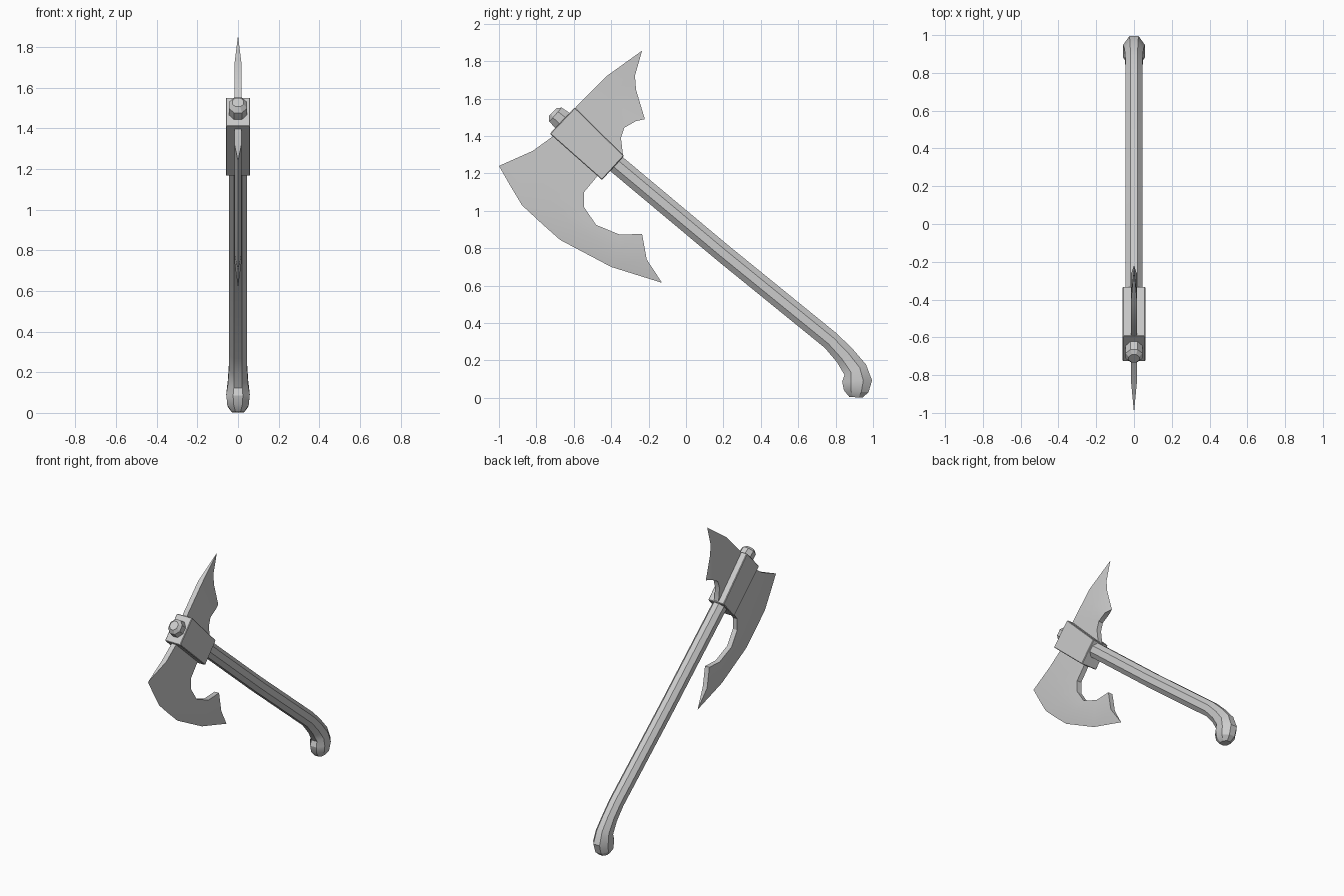
import bpy, bmesh, math
from mathutils import Vector

if "Cube" in bpy.data.objects:
    bpy.data.objects.remove(bpy.data.objects["Cube"])


def finish(name, bm, angle=30):
    bmesh.ops.recalc_face_normals(bm, faces=bm.faces)
    me = bpy.data.meshes.new(name)
    bm.to_mesh(me)
    bm.free()
    ob = bpy.data.objects.new(name, me)
    bpy.context.collection.objects.link(ob)
    bpy.ops.object.select_all(action='DESELECT')
    ob.select_set(True)
    bpy.context.view_layer.objects.active = ob
    bpy.ops.object.shade_smooth_by_angle(angle=math.radians(angle))
    return ob


def plate(name, rows, t):
    """Blade from rows of (y, z), first point of each row on the sharp edge."""
    bm = bmesh.new()
    sides = []
    for s in (1, -1):
        sides.append([[bm.verts.new((s * t if j else 0, y, z))
                       for j, (y, z) in enumerate(row)] for row in rows])
    nr, nc = len(rows), len(rows[0])
    for g in sides:
        for i in range(nr - 1):
            for j in range(nc - 1):
                bm.faces.new((g[i][j], g[i + 1][j], g[i + 1][j + 1], g[i][j + 1]))
    a, b = sides
    # side walls around the rim
    for i in (0, nr - 1):
        for j in range(nc - 1):
            bm.faces.new((a[i][j], a[i][j + 1], b[i][j + 1], b[i][j]))
    for i in range(nr - 1):
        bm.faces.new((a[i][-1], a[i + 1][-1], b[i + 1][-1], b[i][-1]))
    bmesh.ops.remove_doubles(bm, verts=bm.verts, dist=0.0005)
    return finish(name, bm)


# curved main blade with hooked lower end
plate("main_blade", [
    [(-1, 1.24), (-.82, 1.32), (-.64, 1.45)],
    [(-.94, 1.135), (-.78, 1.2), (-.47, 1.19)],
    [(-.877, 1.03), (-.75, 1.09), (-.545, 1.10)],
    [(-.775, .935), (-.68, 1.0), (-.545, 1.02)],
    [(-.674, .845), (-.59, .90), (-.481, .925)],
    [(-.40, .70), (-.37, .78), (-.353, .872)],
    [(-.128, .615), (-.21, .74), (-.235, .877)]], .017)

# smaller back blade
plate("back_blade", [
    [(-.235, 1.856), (-.422, 1.722), (-.588, 1.556), (-.6, 1.53), (-.6, 1.5)],
    [(-.273, 1.722), (-.38, 1.64), (-.5, 1.53), (-.5, 1.48), (-.48, 1.42)],
    [(-.267, 1.647), (-.36, 1.57), (-.42, 1.49), (-.44, 1.44), (-.42, 1.36)],
    [(-.22, 1.49), (-.267, 1.48), (-.33, 1.444), (-.348, 1.39), (-.337, 1.30)]], .017)

# head block
bm = bmesh.new()
corners = [(-.594, 1.553), (-.331, 1.294), (-.449, 1.165), (-.728, 1.412)]
base = bm.faces.new([bm.verts.new((-.06, y, z)) for y, z in corners])
ext = bmesh.ops.extrude_face_region(bm, geom=[base])
bmesh.ops.translate(bm, vec=(.12, 0, 0),
                    verts=[v for v in ext["geom"] if isinstance(v, bmesh.types.BMVert)])
bmesh.ops.bevel(bm, geom=bm.edges[:], offset=.004, segments=1, affect='EDGES')
finish("head_block", bm)

# octagonal handle swept along a path: y, z, x radius, in-plane radius
path = [(-.712, 1.528, .028, .03), (-.698, 1.514, .045, .05), (-.655, 1.478, .045, .056),
        (-.367, 1.246, .045, .05), (.20, .772, .045, .05), (.775, .305, .045, .05),
        (.85, .225, .045, .055), (.905, .15, .05, .064), (.915, .09, .058, .08),
        (.91, .035, .052, .066), (.908, .003, .03, .035)]
bm = bmesh.new()
rings = []
for i, (y, z, rx, rn) in enumerate(path):
    p, q = path[max(i - 1, 0)], path[min(i + 1, len(path) - 1)]
    t = Vector((0, q[0] - p[0], q[1] - p[1])).normalized()
    n = Vector((0, -t.z, t.y))
    k = 1 / math.cos(math.pi / 8)
    rings.append([bm.verts.new(Vector((0, y, z)) + n * (rn * k * math.sin(a))
                               + Vector((rx * k * math.cos(a), 0, 0)))
                  for a in [(j + .5) * math.pi / 4 for j in range(8)]])
for r, s in zip(rings, rings[1:]):
    for j in range(8):
        bm.faces.new((r[j], r[(j + 1) % 8], s[(j + 1) % 8], s[j]))
bm.faces.new(rings[0])
bm.faces.new(rings[-1])
finish("handle", bm)
